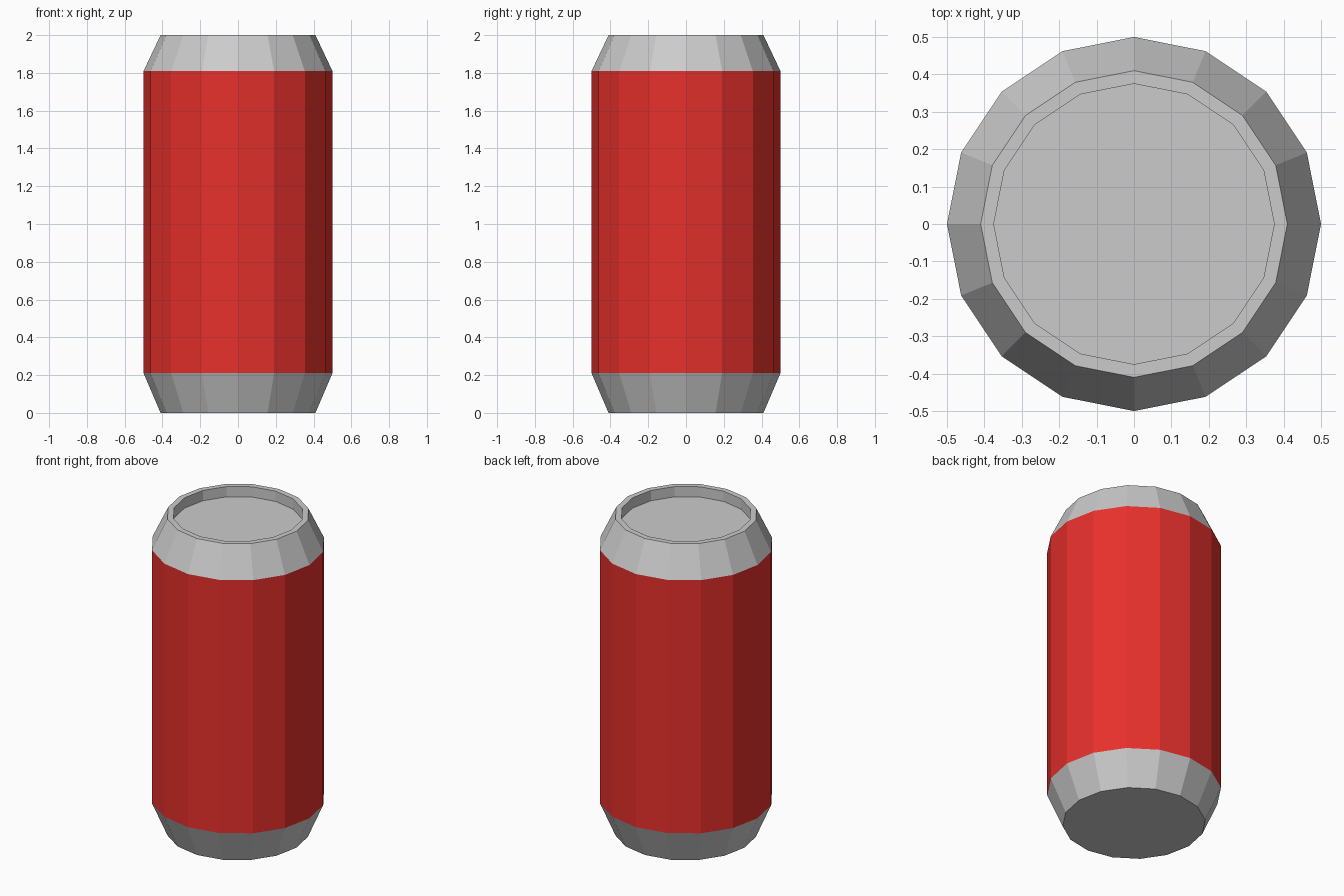
import bpy, bmesh
from math import cos, sin, tau

if "Cube" in bpy.data.objects:
    bpy.data.objects.remove(bpy.data.objects["Cube"])

SIDES = 16


def lathe(name, profile, cap_start=False, cap_end=False):
    """Revolve (radius, z) points, listed along the outer surface from bottom to top."""
    bm = bmesh.new()
    rings = [[bm.verts.new((r * cos(tau * i / SIDES), r * sin(tau * i / SIDES), z))
              for i in range(SIDES)] for r, z in profile]
    for a, b in zip(rings, rings[1:]):
        for i in range(SIDES):
            j = (i + 1) % SIDES
            bm.faces.new((a[i], a[j], b[j], b[i]))
    if cap_start:
        bm.faces.new(rings[0][::-1])
    if cap_end:
        bm.faces.new(rings[-1])
    mesh = bpy.data.meshes.new(name)
    bm.to_mesh(mesh)
    bm.free()
    obj = bpy.data.objects.new(name, mesh)
    bpy.context.collection.objects.link(obj)
    return obj


# Tapered base with a flat bottom
lathe("can_base", [(0.41, 0), (0.5, 0.21)], cap_start=True)

# Straight red wall
wall = lathe("can_wall", [(0.5, 0.21), (0.5, 1.81)])
red = bpy.data.materials.new("red_paint")
red.diffuse_color = (0.8, 0.03, 0.025, 1)
red.use_nodes = True
red.node_tree.nodes["Principled BSDF"].inputs["Base Color"].default_value = red.diffuse_color
wall.data.materials.append(red)

# Tapered shoulder, flat rim and recessed lid
lathe("can_top", [(0.5, 1.81), (0.41, 2), (0.375, 2), (0.375, 1.935)], cap_end=True)
